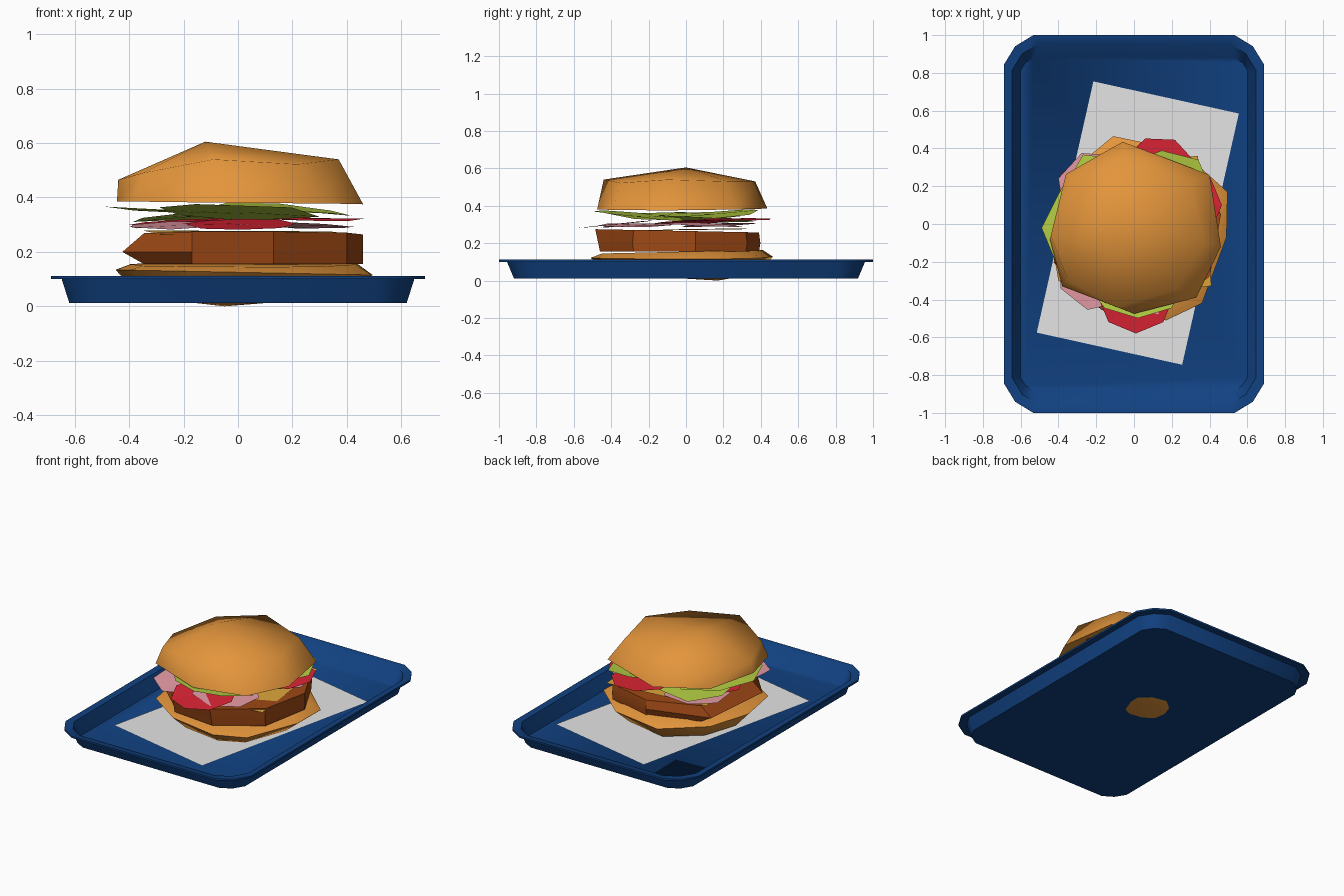
import bpy, bmesh, math, random
from mathutils import Vector, Euler

if "Cube" in bpy.data.objects:
    bpy.data.objects.remove(bpy.data.objects["Cube"])

random.seed(4)


def material(name, rgb):
    m = bpy.data.materials.new(name)
    m.diffuse_color = (*rgb, 1)
    m.use_nodes = True
    m.node_tree.nodes["Principled BSDF"].inputs["Base Color"].default_value = m.diffuse_color
    return m


BLUE = material("tray blue", (0.0055, 0.053, 0.22))
PAPER = material("paper white", (0.78, 0.78, 0.78))
BUN = material("bun tan", (0.77, 0.30, 0.044))
MEAT = material("patty brown", (0.34, 0.065, 0.007))
CHEESE = material("cheese yellow", (0.72, 0.38, 0.045))
RED = material("tomato red", (0.70, 0.017, 0.034))
GREEN = material("lettuce green", (0.46, 0.62, 0.055))
PINK = material("onion pink", (0.80, 0.33, 0.38))


def loft(name, rings, mat, bottom=None, top=None, angle=30):
    """Skin equal-length rings; close ends flat, or as a fan to a given point."""
    bm = bmesh.new()
    vs = [[bm.verts.new(p) for p in r] for r in rings]
    n = len(vs[0])
    for a, b in zip(vs, vs[1:]):
        for i in range(n):
            j = (i + 1) % n
            bm.faces.new((a[i], a[j], b[j], b[i]))
    for ring, tip in ((vs[0], bottom), (vs[-1], top)):
        if tip is None:
            if len(rings) > 1 or ring is vs[0] and not bm.faces:
                bm.faces.new(ring)
        else:
            t = bm.verts.new(tip)
            for i in range(n):
                bm.faces.new((ring[i], ring[(i + 1) % n], t))
    bmesh.ops.recalc_face_normals(bm, faces=bm.faces)
    return finish(name, bm, mat, angle)


def finish(name, bm, mat, angle=30):
    me = bpy.data.meshes.new(name)
    bm.to_mesh(me)
    bm.free()
    me.materials.append(mat)
    ob = bpy.data.objects.new(name, me)
    bpy.context.collection.objects.link(ob)
    if angle:
        bpy.ops.object.select_all(action='DESELECT')
        ob.select_set(True)
        bpy.context.view_layer.objects.active = ob
        bpy.ops.object.shade_smooth_by_angle(angle=math.radians(angle))
    return ob


def sheet(name, centre, radii, turn, tilt, mat, ripple=0.0):
    """Paper-thin slice: one radius per corner, tilted (x, y) in degrees."""
    bm = bmesh.new()
    rot = Euler((math.radians(tilt[0]), math.radians(tilt[1]), 0)).to_matrix()
    ring = []
    for i, r in enumerate(radii):
        a = math.radians(turn) + math.tau * i / len(radii)
        p = Vector((r * math.cos(a), r * math.sin(a), random.uniform(-ripple, ripple)))
        ring.append(bm.verts.new(rot @ p + Vector(centre)))
    c = bm.verts.new(centre)
    for i in range(len(ring)):
        bm.faces.new((c, ring[i], ring[(i + 1) % len(ring)]))
    return finish(name, bm, mat, 0)


# Tray: rounded rectangle rings from the underside, round the rim, to the floor
def tray_ring(hx, hy, c, z):
    q = [(hx, hy - c), (hx - 0.38 * c, hy - 0.38 * c), (hx - c, hy)]
    pts = q + [(-x, y) for x, y in reversed(q)]
    pts += [(-x, -y) for x, y in q] + [(x, -y) for x, y in reversed(q)]
    return [(x, y, z) for x, y in pts]


loft("tray", [tray_ring(0.62, 0.92, 0.11, 0.012), tray_ring(0.648, 0.957, 0.14, 0.10),
              tray_ring(0.688, 1.0, 0.155, 0.10), tray_ring(0.688, 1.0, 0.155, 0.112),
              tray_ring(0.645, 0.955, 0.14, 0.108), tray_ring(0.602, 0.88, 0.07, 0.022)],
     BLUE, angle=50)

# Paper sheet lying askew on the tray floor
bm = bmesh.new()
bm.faces.new([bm.verts.new((x, y, 0.028)) for x, y in
              ((-0.515, -0.575), (0.255, -0.745), (0.555, 0.585), (-0.215, 0.755))])
finish("paper_sheet", bm, PAPER, 0)

# Bottom bun: lumpy, rounded underside
rim = [(-0.45, -0.02), (-0.40, -0.30), (-0.16, -0.46), (0.17, -0.51), (0.36, -0.42),
       (0.49, -0.07), (0.495, 0.17), (0.25, 0.39), (-0.11, 0.465), (-0.36, 0.26)]
loft("bottom_bun",
     [[(x * 0.8, y * 0.8, 0.035) for x, y in rim],
      [(x, y, 0.125 - 0.02 * x) for x, y in rim],
      [(x * 0.88, y * 0.88, 0.155 + 0.02 * y) for x, y in rim]],
     BUN, bottom=(-0.05, 0.17, 0.0), angle=40)

# Patty: octagonal slab with one side pulled out to a ridge
low = [(-0.345, -0.20), (-0.17, -0.43), (0.13, -0.46), (0.40, -0.28),
       (0.46, 0.05), (0.32, 0.32), (0.02, 0.39), (-0.30, 0.27)]
mid = [(x - (0.08 if x < -0.28 else 0), y * 1.02) for x, y in low]
high = [(x, y - (0.025 if y < -0.4 else 0)) for x, y in low]
loft("patty", [[(x, y, 0.155) for x, y in low], [(x, y, 0.20) for x, y in mid],
               [(x, y, 0.265 - 0.02 * y) for x, y in high]], MEAT, angle=30)

# Cheese slice
sheet("cheese_slice", (0.03, -0.02, 0.275), [0.49] * 4, -39, (1, 0), CHEESE, 0.008)

# Onion slices
for i, (x, y, z, tx, ty) in enumerate([(-0.20, -0.25, 0.298, 3, -2), (0.10, -0.27, 0.297, 2, 3),
                                       (0.22, 0.10, 0.297, -2, 3), (-0.2, 0.18, 0.30, 2, -3)]):
    sheet(f"onion_slice_{i + 1}", (x, y, z), [0.21] * 7, 20 * i, (tx, ty), PINK, 0.006)

# Tomato slices
for i, (x, y, z, tx, ty) in enumerate([(0.01, -0.375, 0.30, 6, 0), (0.13, 0.26, 0.328, 0, 2),
                                       (0.26, 0.10, 0.322, 2, 1), (-0.20, 0.02, 0.312, 2, -3)]):
    sheet(f"tomato_slice_{i + 1}", (x, y, z), [0.205] * 8, 45 * i if i != 1 else 20,
          (tx, ty), RED, 0.004)

# Lettuce leaves, irregular and rippled
leaves = [((-0.17, -0.02, 0.350), [0.25, 0.28, 0.31, 0.30, 0.32, 0.32, 0.34, 0.30], 0, (0, 2)),
          ((0.02, -0.27, 0.345), [0.28, 0.24, 0.26, 0.34, 0.31, 0.25, 0.23, 0.25], 0, (-5, 2)),
          ((0.16, 0.14, 0.355), [0.26, 0.27, 0.25, 0.27, 0.26, 0.28, 0.25, 0.26], 3, (3, 3)),
          ((-0.14, 0.12, 0.332), [0.27, 0.24, 0.28, 0.25, 0.28, 0.27, 0.25], 15, (-2, -3))]
for i, (c, radii, turn, tilt) in enumerate(leaves):
    sheet(f"lettuce_leaf_{i + 1}", c, radii, turn, tilt, GREEN, 0.010)

# Top bun: low dome with an off-centre crown
base = [(-0.445, -0.08, 0.385), (-0.38, -0.33, 0.385), (0.0, -0.475, 0.38), (0.33, -0.39, 0.378),
        (0.46, -0.12, 0.375), (0.40, 0.26, 0.38), (-0.06, 0.435, 0.385), (-0.36, 0.265, 0.385)]
crown = [(-0.44, -0.06, 0.465), (-0.35, -0.30, 0.49), (-0.09, -0.44, 0.54), (0.22, -0.35, 0.522),
         (0.37, -0.10, 0.54), (0.30, 0.22, 0.53), (-0.05, 0.37, 0.53), (-0.33, 0.24, 0.495)]
loft("top_bun", [base, crown], BUN, top=(-0.12, 0.0, 0.605), angle=75)
